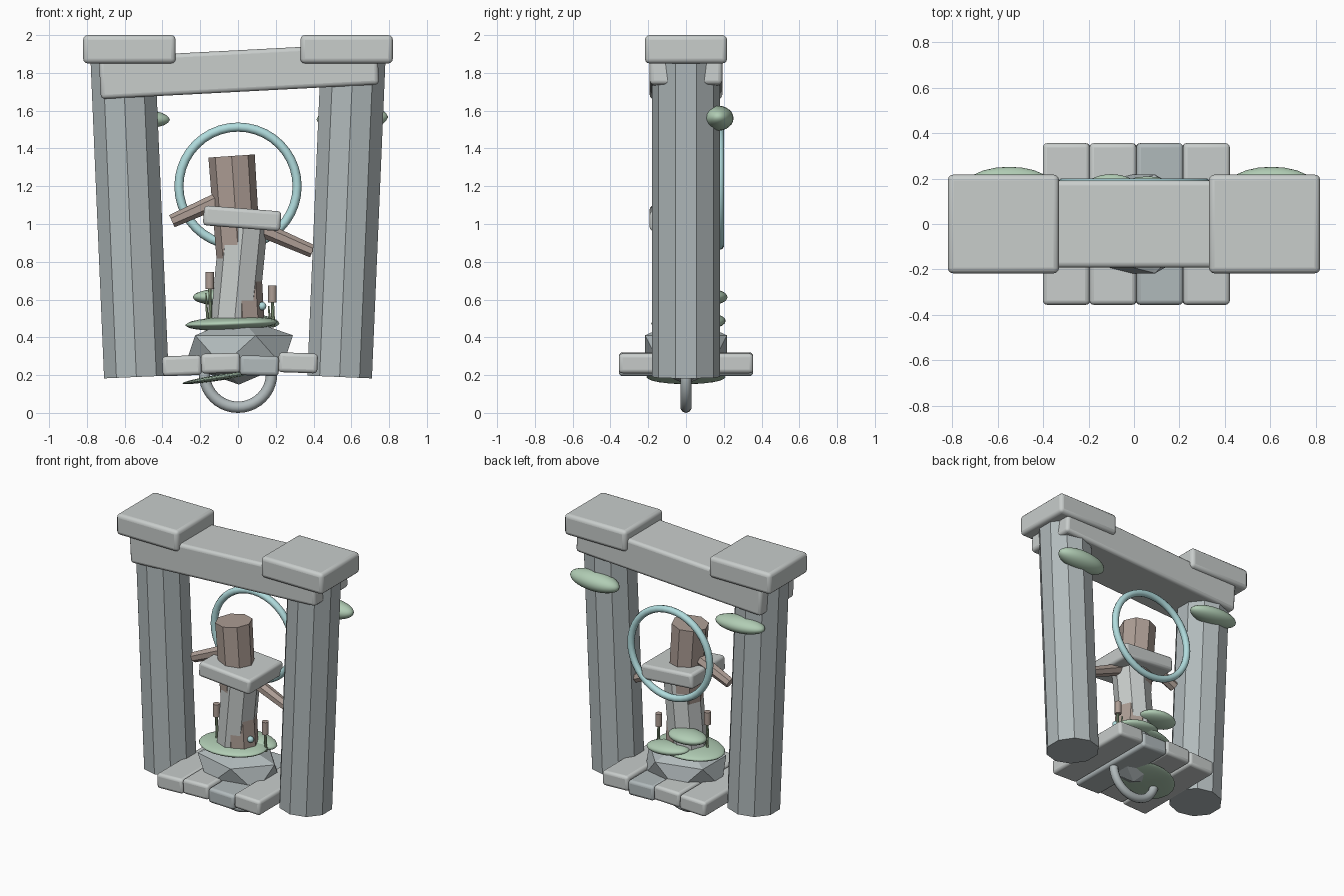
import bpy
from math import radians, atan2, sqrt
from mathutils import Vector

if "Cube" in bpy.data.objects:
    bpy.data.objects.remove(bpy.data.objects["Cube"])

def mat(name, r, g, b):
    m = bpy.data.materials.new(name)
    m.diffuse_color = (r, g, b, 1)
    m.use_nodes = True
    m.node_tree.nodes["Principled BSDF"].inputs["Base Color"].default_value = m.diffuse_color
    return m

STONE = mat("pale_stone", .58, .61, .60)
DARK = mat("dark_stone", .44, .49, .50)
WOOD = mat("wood", .42, .34, .30)
MOSS = mat("moss", .44, .61, .46)
STEM = mat("stem", .33, .45, .28)
GLASS = mat("teal", .44, .72, .73)

def finish(name, m, smooth=None):
    o = bpy.context.object
    o.name = name
    o.data.materials.append(m)
    if smooth:
        bpy.ops.object.shade_smooth_by_angle(angle=radians(smooth))
    return o

def block(name, loc, size, tilt=0, bevel=.022, m=STONE):
    bpy.ops.mesh.primitive_cube_add(size=1, location=loc)
    o = bpy.context.object
    o.scale = size
    bpy.ops.object.transform_apply(location=False, rotation=False, scale=True)
    o.rotation_euler.y = radians(tilt)
    b = o.modifiers.new("bevel", 'BEVEL')
    b.width, b.segments = bevel, 3
    return finish(name, m, 40)

def post(name, a, b, r1, r2, sides, m, smooth=None):
    """Tapered prism from point a to point b, leaning only about y."""
    a, b = Vector(a), Vector(b)
    d = b - a
    bpy.ops.mesh.primitive_cone_add(vertices=sides, radius1=r1, radius2=r2,
                                    depth=d.length, location=(a + b) / 2)
    o = bpy.context.object
    o.rotation_euler = (-atan2(d.y, sqrt(d.x**2 + d.z**2)), atan2(d.x, d.z), 0)
    return finish(name, m, smooth)

def blob(name, loc, size, tilt=0):
    bpy.ops.mesh.primitive_ico_sphere_add(subdivisions=3, radius=1, location=loc)
    o = bpy.context.object
    o.scale = size
    o.rotation_euler.y = radians(tilt)
    return finish(name, MOSS, 60)

def ring(name, loc, major, minor, m):
    bpy.ops.mesh.primitive_torus_add(major_radius=major, minor_radius=minor,
                                     major_segments=40, minor_segments=10,
                                     location=loc, rotation=(radians(90), 0, 0))
    return finish(name, m, 60)

# gate: two outward-leaning pillars, caps and a crooked lintel
for side, s in (("left", -1), ("right", 1)):
    post(side + "_pillar", (s * .538, 0, .19), (s * .61, 0, 1.88), .18, .18, 10, DARK)
    block(side + "_cap", (s * .575, 0, 1.925), (.49, .435, .15), 0, .025)
block("lintel", (.005, 0, 1.81), (1.475, .385, .22), -3, .022)

# threshold slabs
for i, (z, t, m) in enumerate(((.25, -2, STONE), (.263, -1.5, STONE),
                               (.25, 1.5, DARK), (.265, 2, STONE))):
    block(f"step_slab_{i + 1}", (-.297 + i * .205, 0, z), (.207, .712, .105), t, .02, m)

# faceted base rock, hanging ring and underside moss
bpy.ops.mesh.primitive_ico_sphere_add(subdivisions=1, radius=1, location=(.005, 0, .33))
bpy.context.object.scale = (.32, .255, .18)
finish("base_rock", DARK)
ring("lower_ring", (0, 0, .208), .178, .03, DARK)
blob("underside_moss", (-.08, 0, .19), (.22, .21, .016), -9)

# central stone column, wooden trunk and collar
post("stone_column", (-.025, 0, .42), (.032, 0, 1.02), .125, .127, 8, STONE)
post("wood_trunk", (.028, 0, .46), (-.034, 0, 1.36), .113, .123, 8, WOOD)
block("collar_slab", (.022, 0, 1.03), (.41, .385, .105), 4.5, .02)
post("left_branch", (-.06, 0, 1.145), (-.35, 0, 1.015), .045, .036, 7, WOOD)
post("right_branch", (.05, 0, 1.005), (.395, 0, .855), .045, .035, 7, WOOD)

# halo ring behind the trunk
ring("halo_ring", (0, .178, 1.2), .313, .024, GLASS)

# moss cushions
blob("moss_pad", (-.035, 0, .473), (.245, .185, .038), -2)
blob("moss_back_upper", (-.1, .125, .613), (.14, .095, .043))
blob("moss_back_lower", (.06, .115, .487), (.16, .095, .04), 5)
blob("left_pillar_moss", (-.55, .17, 1.558), (.19, .082, .055), 2)
blob("right_pillar_moss", (.605, .17, 1.56), (.19, .082, .066), -2)

# reeds and bead
for side, x, y, z in (("left", -.15, -.03, .655), ("right", .182, .05, .585)):
    post(side + "_reed_stem", (x + .005, y, .46), (x, y, z + .02), .01, .008, 8, STEM, 40)
    post(side + "_reed_blade", (x - .01, y + .02, .46), (x - .02, y + .02, z - .02), .01, .004, 6, STEM, 40)
    post(side + "_reed_head", (x, y, z), (x, y, z + .09), .023, .023, 10, WOOD, 40)
bpy.ops.mesh.primitive_uv_sphere_add(segments=16, ring_count=10, radius=.022, location=(.128, -.04, .565))
finish("bead", GLASS, 60)
